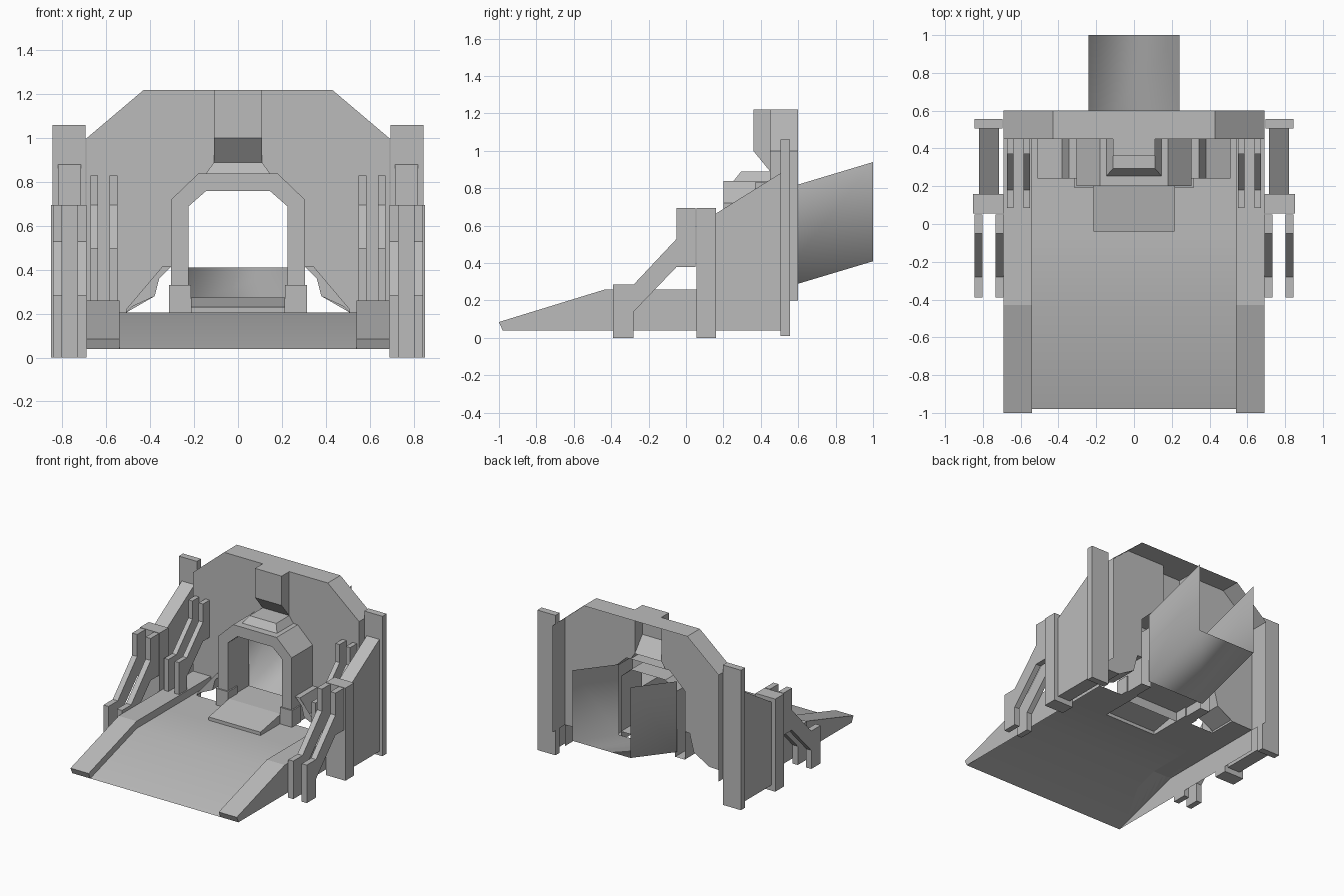
import bpy, bmesh

if "Cube" in bpy.data.objects:
    bpy.data.objects.remove(bpy.data.objects["Cube"])

stone = bpy.data.materials.new("grey_stone")
stone.diffuse_color = (0.5, 0.5, 0.5, 1)
stone.use_nodes = True
stone.node_tree.nodes["Principled BSDF"].inputs["Base Color"].default_value = stone.diffuse_color


def finish(name, bm, mirror=False, smooth=False):
    bmesh.ops.remove_doubles(bm, verts=bm.verts, dist=1e-5)
    bmesh.ops.recalc_face_normals(bm, faces=bm.faces)
    me = bpy.data.meshes.new(name)
    bm.to_mesh(me)
    bm.free()
    me.materials.append(stone)
    ob = bpy.data.objects.new(name, me)
    bpy.context.collection.objects.link(ob)
    if mirror:
        ob.modifiers.new("mirror", 'MIRROR')
    if smooth:
        for p in me.polygons:
            p.use_smooth = True
    return ob


def extrude(name, pts, axis, a, b, closed=True, caps=(True, True), mirror=False, smooth=False):
    """Sweep a 2D outline from a to b. axis x: points are (y, z). axis y: points are (x, z)."""
    bm = bmesh.new()

    def ring(t):
        return [bm.verts.new((t, p, q) if axis == 'x' else (p, t, q)) for p, q in pts]
    ra, rb = ring(a), ring(b)
    n = len(pts)
    for i in range(n if closed else n - 1):
        j = (i + 1) % n
        bm.faces.new((ra[i], ra[j], rb[j], rb[i]))
    if caps[0]:
        bm.faces.new(ra)
    if caps[1]:
        bm.faces.new(rb)
    return finish(name, bm, mirror, smooth)


def sheets(name, polys, mirror=False, smooth=False):
    bm = bmesh.new()
    for poly in polys:
        bm.faces.new([bm.verts.new(p) for p in poly])
    return finish(name, bm, mirror, smooth)


def box(name, x, y, z, mirror=True):
    pts = [(y[0], z[0]), (y[1], z[0]), (y[1], z[1]), (y[0], z[1])]
    return extrude(name, pts, 'x', x[0], x[1], mirror=mirror)


def flip(pts):
    return [(-x, z) for x, z in reversed(pts)]


# Ramp and floor, open below, with cut-outs under the step and buttresses
def strip(x0, x1, y0, z0, y1, z1):
    return [(x0, y0, z0), (x1, y0, z0), (x1, y1, z1), (x0, y1, z1)]


F = 0.205
sheets("ramp_floor", [
    strip(0, .69, -.98, .04, -.43, F),
    strip(0, .69, -.43, F, -.04, F),
    strip(.215, .69, -.04, F, .24, F),
    strip(.51, .69, .24, F, .45, F)], mirror=True, smooth=True)

# Raised side rails and the skirts under them
extrude("side_rail", [(-.98, .04), (-1, .085), (-.43, .26), (.45, .26), (.45, F), (-.43, F)],
        'x', .54, .69, mirror=True)
sheets("rail_skirt", [[(.69, -.98, .04), (.69, -.43, F), (.69, .45, F), (.69, .45, .04)]], mirror=True)

# Back wall: front panel cut around the arch, plus the rim behind it
sheets("wall_panel", [[(x, .45, z) for x, z in [
    (.11, 1.22), (.43, 1.22), (.69, 1.0), (.69, .2), (.51, F), (.38, .28), (.345, .415),
    (.305, .415), (.305, .72), (.18, .84), (.145, .84), (.11, .89)]]], mirror=True)
rim = [(.69, .2), (.69, 1.0), (.43, 1.22)]
extrude("wall_rim", rim + flip(rim), 'y', .45, .6, closed=False, caps=(False, False))

# Keystone block hanging over the arch, open at the back
extrude("keystone", [(.45, 1.22), (.36, 1.22), (.36, 1.0), (.45, .89)],
        'x', -.11, .11, closed=False)

# Sloped seat on top of the arch
sheets("keystone_seat", [
    [(-.145, .255, .84), (.145, .255, .84), (.11, .295, .89), (-.11, .295, .89)],
    [(-.11, .295, .89), (.11, .295, .89), (.11, .45, .89), (-.11, .45, .89)],
    [(.145, .255, .84), (.145, .45, .84), (.11, .45, .89), (.11, .295, .89)],
    [(-.145, .255, .84), (-.145, .45, .84), (-.11, .45, .89), (-.11, .295, .89)]])

# Arch with chamfered corners
outer = [(.305, F), (.305, .72), (.18, .84)]
inner = [(.145, .76), (.225, .69), (.225, F)]
extrude("arch", outer + flip(outer) + flip(inner) + inner, 'y', .2, .45, caps=(True, False))
box("arch_foot", (.215, .315), (.19, .3), (F, .33))

# Low buttresses beside the arch
extrude("buttress", [(.305, .415), (.345, .415), (.38, .28), (.51, F + .015), (.51, F)],
        'y', .24, .45, closed=False, caps=(True, False), mirror=True)

# Sloped door step and threshold
extrude("door_step", [(-.04, F), (-.04, .23), (.2, .275), (.2, F)], 'x', -.215, .215, closed=False)
sheets("threshold", [strip(-.225, .225, .2, .275, .45, .275)])

# Rising open-topped passage behind the arch
sheets("passage", [
    strip(-.24, .24, .45, .245, 1, .41),
    [(.24, .45, .245), (.24, 1, .41), (.24, 1, .94), (.24, .45, .775)],
    [(-.24, .45, .245), (-.24, 1, .41), (-.24, 1, .94), (-.24, .45, .775)]], smooth=True)

# Outer side posts and the sloped wall between them
box("rear_post", (.695, .845), (.505, .555), (.01, 1.06))
box("front_post", (.69, .853), (.055, .16), (0, .695))
extrude("side_wall", [(.16, .04), (.505, .04), (.505, .88), (.16, .665)], 'x', .715, .82, mirror=True)

# Cranked outer struts standing on the ground
strut = [(-.39, 0), (-.39, .285), (-.28, .285), (-.05, .53), (-.05, .695),
         (.05, .695), (.05, .38), (-.05, .38), (-.28, .14), (-.28, 0)]
for i, x in enumerate((.69, .802)):
    extrude(f"outer_strut_{i}", strut, 'x', x, x + .042, mirror=True)

# Cranked inner struts standing on the rails
strut = [(.085, .26), (.085, .5), (.18, .5), (.37, .695), (.37, .83),
         (.45, .83), (.45, .55), (.37, .55), (.18, .36), (.18, .26)]
for i, x in enumerate((.55, .637)):
    extrude(f"inner_strut_{i}", strut, 'x', x, x + .035, mirror=True)
